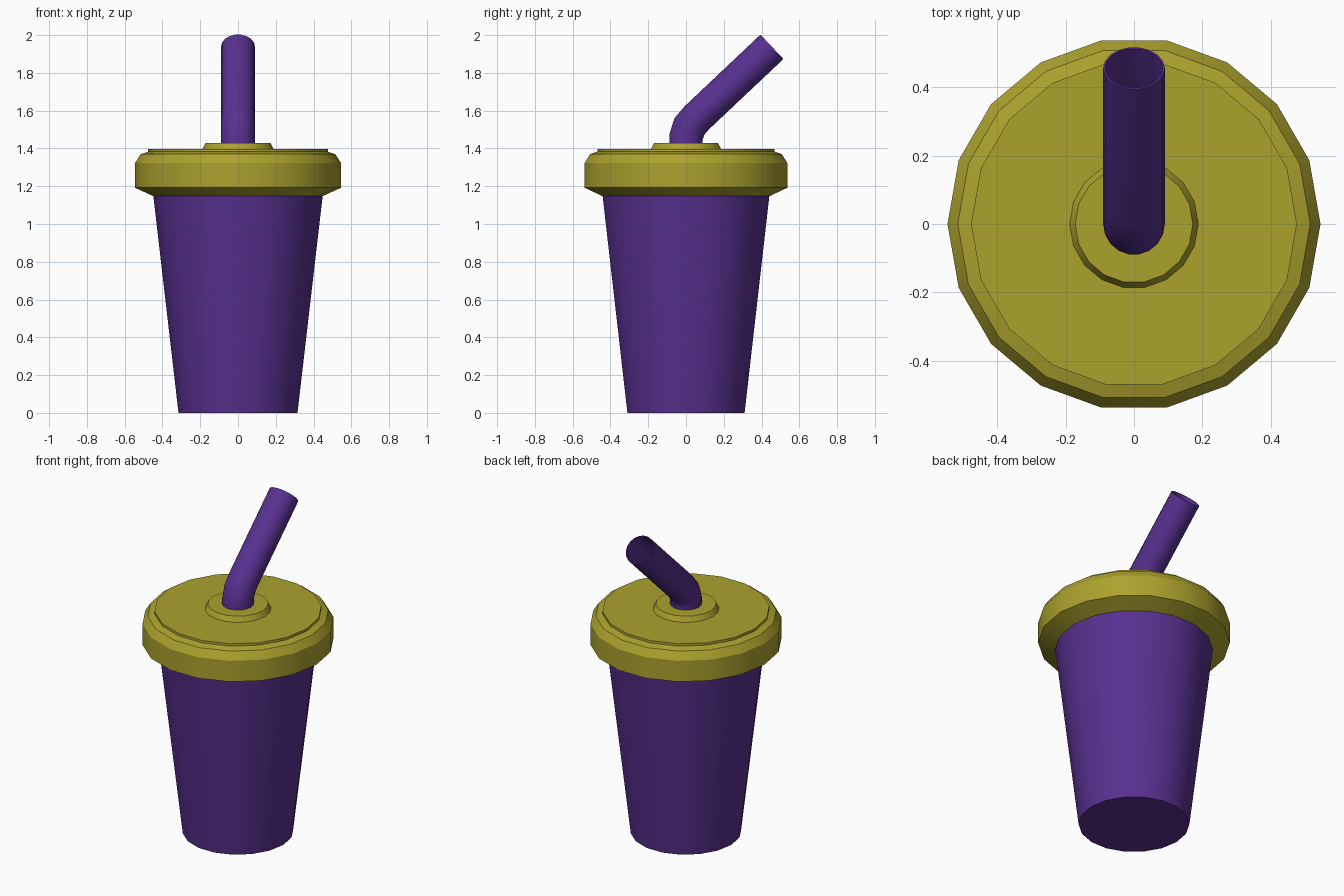
import bpy, bmesh, math
from mathutils import Vector

if "Cube" in bpy.data.objects:
    bpy.data.objects.remove(bpy.data.objects["Cube"])

SIDES = 18


def material(name, rgb):
    m = bpy.data.materials.new(name)
    m.diffuse_color = (*rgb, 1)
    m.use_nodes = True
    m.node_tree.nodes["Principled BSDF"].inputs["Base Color"].default_value = m.diffuse_color
    return m


def skin_rings(name, rings, mat, cap_start=False, cap_end=False):
    """Bridge a list of equal-sized point rings into a surface."""
    bm = bmesh.new()
    loops = [[bm.verts.new(p) for p in ring] for ring in rings]
    for a, b in zip(loops, loops[1:]):
        for i in range(SIDES):
            j = (i + 1) % SIDES
            bm.faces.new((a[i], a[j], b[j], b[i]))
    if cap_start:
        bm.faces.new(loops[0][::-1])
    if cap_end:
        bm.faces.new(loops[-1])
    mesh = bpy.data.meshes.new(name)
    bm.to_mesh(mesh)
    bm.free()
    obj = bpy.data.objects.new(name, mesh)
    bpy.context.collection.objects.link(obj)
    mesh.materials.append(mat)
    bpy.ops.object.select_all(action='DESELECT')
    obj.select_set(True)
    bpy.context.view_layer.objects.active = obj
    bpy.ops.object.shade_smooth_by_angle(angle=math.radians(30))
    return obj


def circle(r, center, u, v):
    angles = [2 * math.pi * i / SIDES for i in range(SIDES)]
    return [center + u * (r * math.cos(a)) + v * (r * math.sin(a)) for a in angles]


X, Y = Vector((1, 0, 0)), Vector((0, 1, 0))


def lathe(name, profile, mat, **caps):
    return skin_rings(name, [circle(r, Vector((0, 0, z)), X, Y) for r, z in profile], mat, **caps)


def pipe_rings(path, r):
    """Mitred rings along a path lying in the YZ plane."""
    rings = []
    for i, p in enumerate(path):
        d_in = (p - path[i - 1]).normalized() if i else None
        d_out = (path[i + 1] - p).normalized() if i < len(path) - 1 else None
        d_in, d_out = d_in or d_out, d_out or d_in
        t = (d_in + d_out).normalized()
        v = t.cross(X) / t.dot(d_in)
        rings.append(circle(r, p, X, v))
    return rings


purple = material("purple", (0.098, 0.03, 0.28))
yellow = material("yellow", (0.41, 0.36, 0.027))

# Tapered cup
lathe("cup", [(0.315, 0), (0.448, 1.147)], purple, cap_start=True)

# Lid with chamfered rim and raised top disc
lathe("lid", [(0.448, 1.147), (0.545, 1.192), (0.545, 1.323), (0.515, 1.37),
              (0.476, 1.383), (0.476, 1.398)], yellow, cap_end=True)

# Collar around the straw
lathe("straw_collar", [(0.188, 1.398), (0.172, 1.43)], yellow, cap_end=True)

# Bent hollow straw: outer wall up, inner wall back down
path = [Vector((0, y, z)) for y, z in
        [(0, 1.40), (0, 1.46), (0.018, 1.516), (0.057, 1.562), (0.455, 1.938)]]
skin_rings("straw", pipe_rings(path, 0.09) + pipe_rings(path, 0.084)[::-1], purple)
